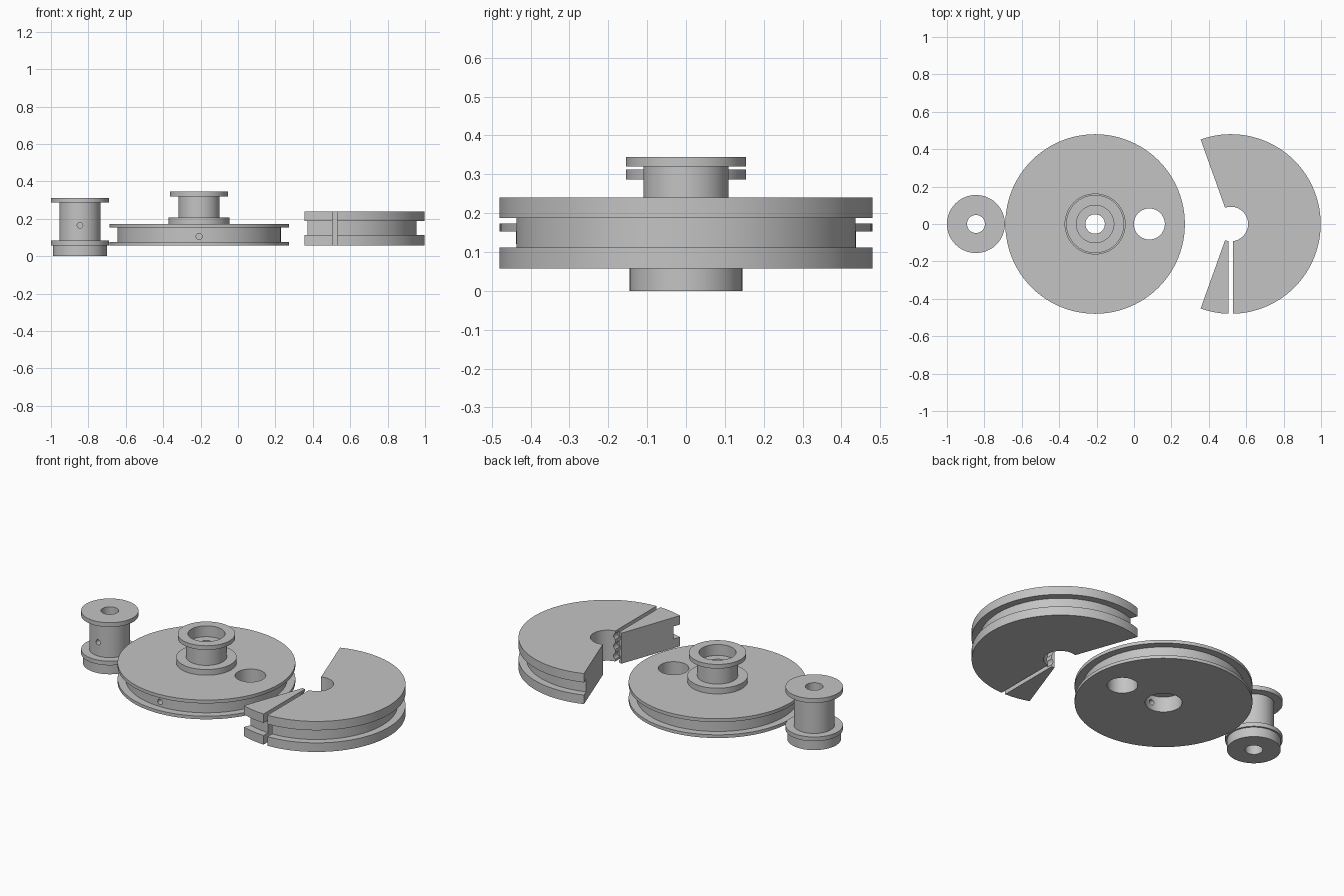
import bpy, bmesh, math
from mathutils import Vector

if "Cube" in bpy.data.objects:
    bpy.data.objects.remove(bpy.data.objects["Cube"])

gray = bpy.data.materials.new("plain_gray")
gray.diffuse_color = (0.55, 0.55, 0.55, 1)
gray.use_nodes = True
gray.node_tree.nodes["Principled BSDF"].inputs["Base Color"].default_value = gray.diffuse_color


def make_object(name, bm):
    bmesh.ops.recalc_face_normals(bm, faces=bm.faces[:])
    mesh = bpy.data.meshes.new(name)
    bm.to_mesh(mesh)
    bm.free()
    obj = bpy.data.objects.new(name, mesh)
    bpy.context.collection.objects.link(obj)
    return obj


def lathe(name, profile, x, start=0, sweep=360, steps=96):
    """Revolve a closed (radius, z) outline about a vertical axis at x."""
    bm = bmesh.new()
    full = sweep == 360
    rings = []
    for i in range(steps if full else steps + 1):
        a = math.radians(start + sweep * i / steps)
        rings.append([bm.verts.new((x + r * math.cos(a), r * math.sin(a), z)) for r, z in profile])
    n = len(profile)
    for i in range(steps):
        a, b = rings[i], rings[(i + 1) % len(rings)]
        for j in range(n):
            k = (j + 1) % n
            bm.faces.new((a[j], b[j], b[k], a[k]))
    if not full:
        bm.faces.new(rings[0])
        bm.faces.new(rings[-1])
    return make_object(name, bm)


def drill(start, end, radius):
    """Cylindrical cutter between two points."""
    a, b = Vector(start), Vector(end)
    bm = bmesh.new()
    bmesh.ops.create_cone(bm, cap_ends=True, segments=40, radius1=radius, radius2=radius,
                          depth=(b - a).length)
    turn = (b - a).to_track_quat('Z', 'Y').to_matrix()
    for v in bm.verts:
        v.co = turn @ v.co + (a + b) / 2
    return make_object("drill_cutter", bm)


def box(lo, hi):
    """Box cutter between two corners."""
    bm = bmesh.new()
    bmesh.ops.create_cube(bm, size=1)
    for v in bm.verts:
        v.co = [(l + h) / 2 + c * (h - l) for l, h, c in zip(lo, hi, v.co)]
    return make_object("slot_cutter", bm)


def finish(obj, cutters):
    """Cut, colour and smooth one part."""
    bpy.context.view_layer.objects.active = obj
    for c in cutters:
        mod = obj.modifiers.new("cut", 'BOOLEAN')
        mod.operation, mod.solver, mod.object = 'DIFFERENCE', 'EXACT', c
        bpy.ops.object.modifier_apply(modifier=mod.name)
        bpy.data.objects.remove(c)
    obj.data.materials.clear()
    obj.data.materials.append(gray)
    bpy.ops.object.select_all(action='DESELECT')
    obj.select_set(True)
    bpy.ops.object.shade_smooth_by_angle(angle=math.radians(30))


# Small spool with a collar below and two screw holes
sx = -0.845
spool = lathe("small_spool", [
    (0.048, 0), (0.145, 0), (0.145, 0.058), (0.155, 0.058), (0.155, 0.083),
    (0.11, 0.083), (0.11, 0.286), (0.155, 0.286), (0.155, 0.312), (0.048, 0.312)], sx)
finish(spool, [drill((sx, 0, 0.165), (sx, -0.3, 0.165), 0.015),
               drill((sx, 0, 0.029), (sx + 0.3, 0, 0.029), 0.024)])

# Large grooved wheel with a flanged hub, seats at both ends of the bore
wx = -0.208
wheel = lathe("grooved_wheel", [
    (0.1, 0.058), (0.48, 0.058), (0.48, 0.077), (0.437, 0.077), (0.437, 0.153),
    (0.48, 0.153), (0.48, 0.173), (0.163, 0.173), (0.163, 0.207), (0.11, 0.207),
    (0.11, 0.32), (0.155, 0.32), (0.155, 0.345), (0.1, 0.345), (0.1, 0.28),
    (0.052, 0.28), (0.052, 0.15), (0.1, 0.15)], wx)
cuts = []
for i in range(6):
    a = math.radians(60 * i)
    px, py = wx + 0.29 * math.cos(a), 0.29 * math.sin(a)
    cuts.append(drill((px, py, 0), (px, py, 0.25), 0.083))
cuts.append(drill((wx, 0, 0.105), (wx, -0.6, 0.105), 0.016))
finish(wheel, cuts)

# Thick grooved sector with a slot, pin holes and small pockets at the slot mouth
cx = 0.518
sector = lathe("grooved_sector", [
    (0.092, 0.058), (0.48, 0.058), (0.48, 0.112), (0.437, 0.112),
    (0.437, 0.187), (0.48, 0.187), (0.48, 0.24), (0.092, 0.24)], cx, -109.7, 219.4)
cuts = [box((0.505, -0.6, 0), (0.53, -0.05, 0.3))]
cuts += [drill((0.444, y, 0), (0.444, y, 0.3), 0.021) for y in (-0.355, 0.355)]
cuts += [drill((cx, -0.05, z), (cx, -0.13, z), 0.022) for z in (0.09, 0.149, 0.208)]
finish(sector, cuts)
